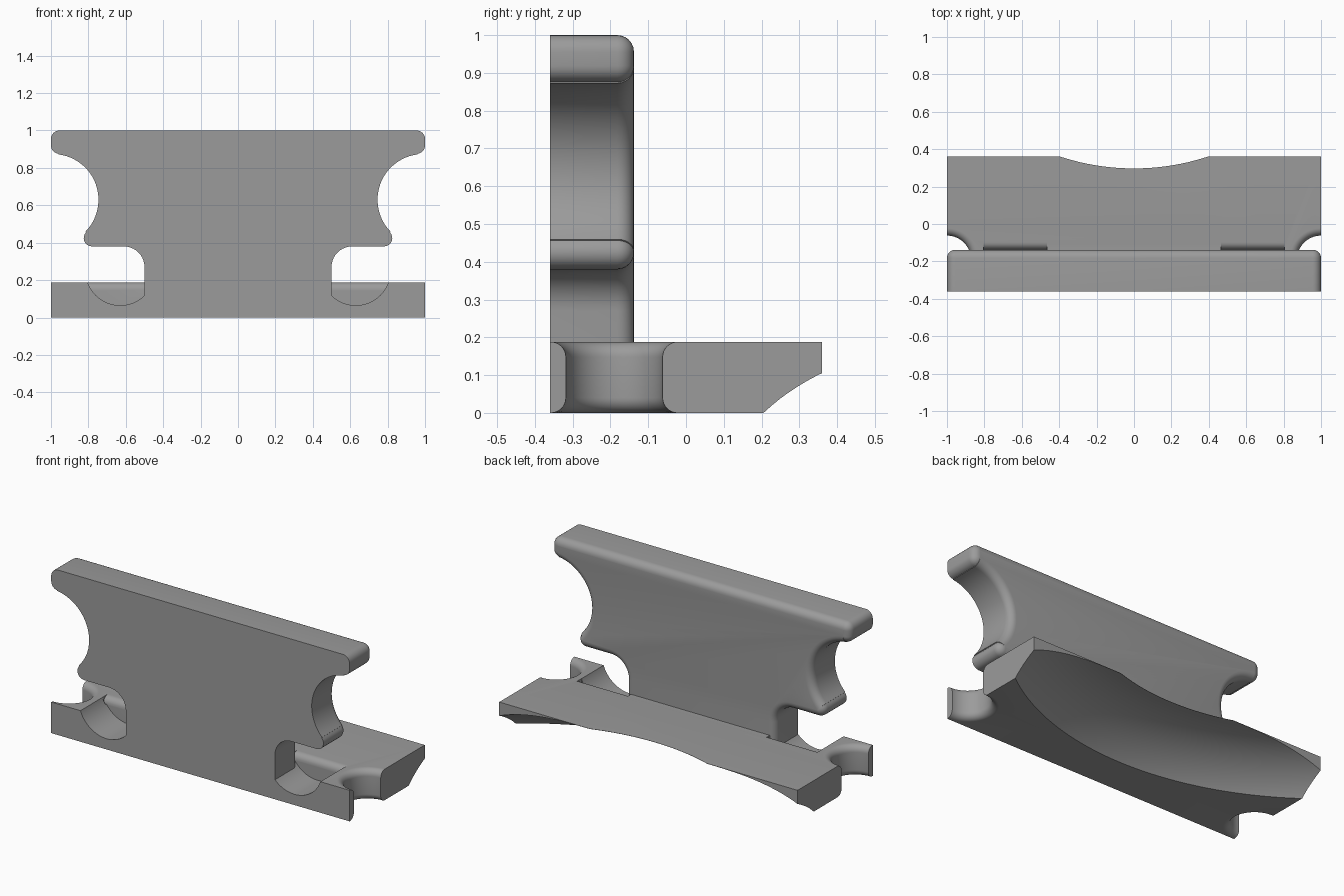
import bpy, bmesh, math
from mathutils import Matrix

if "Cube" in bpy.data.objects:
    bpy.data.objects.remove(bpy.data.objects["Cube"])

FRONT, BACK, PLATE_BACK, BASE_TOP, FILLET = -0.36, 0.36, -0.138, 0.188, 0.044

grey = bpy.data.materials.new("mid grey")
grey.diffuse_color = (0.33, 0.33, 0.33, 1)
grey.use_nodes = True
grey.node_tree.nodes["Principled BSDF"].inputs["Base Color"].default_value = grey.diffuse_color


def arc(cx, cy, r, a0, a1, n):
    angles = [math.radians(a0 + (a1 - a0) * i / n) for i in range(n + 1)]
    return [(cx + r * math.cos(a), cy + r * math.sin(a)) for a in angles]


def finish(name, bm):
    bmesh.ops.recalc_face_normals(bm, faces=bm.faces[:])
    mesh = bpy.data.meshes.new(name)
    bm.to_mesh(mesh)
    bm.free()
    mesh.materials.append(grey)
    ob = bpy.data.objects.new(name, mesh)
    bpy.context.collection.objects.link(ob)
    return ob


def loft(name, rings):
    """Closed solid through rings with equal point counts."""
    bm = bmesh.new()
    loops = [[bm.verts.new(p) for p in ring] for ring in rings]
    for a, b in zip(loops, loops[1:]):
        for i in range(len(a)):
            j = (i + 1) % len(a)
            bm.faces.new((a[i], a[j], b[j], b[i]))
    bm.faces.new(loops[0])
    bm.faces.new(loops[-1])
    return finish(name, bm)


def revolve(name, profile, x, y, steps):
    """Solid of revolution about a vertical axis; profile is (radius, z)."""
    return loft(name, [[(x + r * math.cos(math.tau * i / steps),
                         y + r * math.sin(math.tau * i / steps), z)
                        for i in range(steps)] for r, z in profile])


def boolean(target, tool, operation):
    mod = target.modifiers.new(operation.lower(), 'BOOLEAN')
    mod.operation, mod.solver, mod.object = operation, 'EXACT', tool
    bpy.context.view_layer.objects.active = target
    bpy.ops.object.modifier_apply(modifier=mod.name)
    bpy.data.objects.remove(tool, do_unlink=True)


# Upright plate outline, offset inward by d
def outline(d, y):
    half = arc(0.955, 0.955, 0.045 - d, 90, 0, 6)
    half += arc(0.955, 0.92, 0.045 - d, -2, -83.1, 6)
    half += arc(0.99, 0.63, 0.244 + d, 96.9, 224.3, 24)
    half += arc(0.78, 0.425, 0.045 - d, 44.3, -90, 8)
    half += arc(0.61, 0.27, 0.11 + d, 90, 180, 10)
    half.append((0.5 - d, 0))
    return [(x, y, z) for x, z in half] + [(-x, y, z) for x, z in reversed(half)]


# Upright plate with a rounded rear edge
rings = [outline(0, FRONT)]
for i in range(7):
    a = math.pi / 2 * i / 6
    rings.append(outline(FILLET * 0.99 * (1 - math.cos(a)),
                         PLATE_BACK - FILLET * (1 - math.sin(a))))
plate = loft("upright_plate", rings)

# Base slab
bm = bmesh.new()
bmesh.ops.create_cube(bm, size=1, matrix=Matrix.Translation((0, 0, BASE_TOP / 2))
                      @ Matrix.Diagonal((2, BACK - FRONT, BASE_TOP, 1)))
base = finish("grooved_base", bm)

# Curved hollow under the rear of the base
dome = arc(1.28, -0.3445, 0.531, 35, 90, 20) + [(1.263, 0.1868), (1.263, 0.4)]
boolean(base, revolve("hollow_cutter", dome, 0, 1.56, 192), 'DIFFERENCE')

for side in (-1, 1):
    # Round side notch, flared at the top and bottom
    f, r = 0.04, 0.128
    flare = [(r + f, -0.05), (r + f, 0)] + arc(r + f, f, f, 260, 180, 7)
    flare += arc(r + f, BASE_TOP - f, f, 180, 100, 7) + [(r + f, BASE_TOP), (r + f, 0.25)]
    boolean(base, revolve("notch_cutter", flare, side, -0.19, 64), 'DIFFERENCE')

    # Scoop beside the neck, open to the front
    scoop = [(0.458, 0.4)] + [p for p in arc(0.63, 0.25, 0.185, 200, 360, 32) if p[0] > 0.458]
    scoop += [(0.815, 0.4)]
    boolean(base, loft("scoop_cutter", [[(side * x, y, z) for x, z in scoop]
                                        for y in (-0.5, PLATE_BACK)]), 'DIFFERENCE')

    # Rounded rear lip of the scoop
    lip = arc(PLATE_BACK + 0.04, BASE_TOP - 0.04, 0.04, 180, 90, 7)
    lip += [(PLATE_BACK + 0.04, 0.3), (PLATE_BACK - 0.01, 0.3), (PLATE_BACK - 0.01, BASE_TOP - 0.04)]
    boolean(base, loft("lip_cutter", [[(side * x, y, z) for y, z in lip]
                                      for x in (0.465, 0.805)]), 'DIFFERENCE')

# Join plate and base
boolean(base, plate, 'UNION')
base.name = "grooved_mount"
bpy.ops.object.select_all(action='DESELECT')
base.select_set(True)
bpy.context.view_layer.objects.active = base
bpy.ops.object.shade_smooth_by_angle(angle=math.radians(30))
